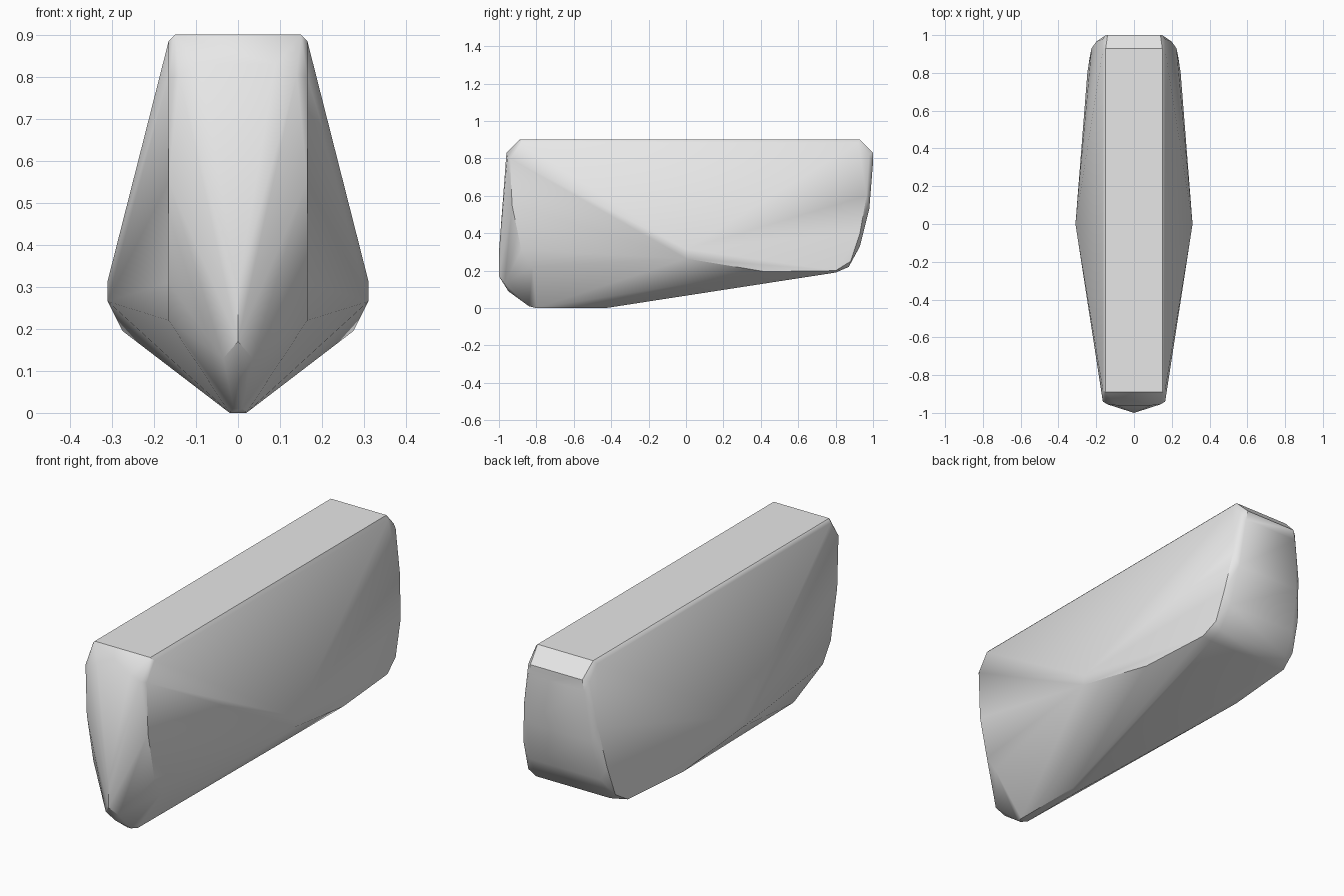
import bpy
import bmesh
import math

# Remove the default cube only
default_cube = bpy.data.objects.get("Cube")
if default_cube:
    bpy.data.objects.remove(default_cube, do_unlink=True)


def make_material(name, value):
    """Create a plain flat grey material."""
    material = bpy.data.materials.new(name)
    material.use_nodes = True
    colour = (value, value, value, 1.0)
    material.diffuse_color = colour
    shader = material.node_tree.nodes["Principled BSDF"]
    shader.inputs["Base Color"].default_value = colour
    return material


def make_hull(name, outlines, material):
    """Wrap a convex skin around half outlines mirrored across the centre plane."""
    bm = bmesh.new()
    for outline in outlines:
        for x, y, z in outline:
            bm.verts.new((x, y, z))
            if x > 0:
                bm.verts.new((-x, y, z))
    result = bmesh.ops.convex_hull(bm, input=bm.verts[:])

    # Discard points left inside the skin
    leftover = set(result["geom_interior"]) | set(result["geom_unused"])
    loose = [item for item in leftover
             if isinstance(item, bmesh.types.BMVert) and not item.link_faces]
    bmesh.ops.delete(bm, geom=loose, context="VERTS")
    bmesh.ops.recalc_face_normals(bm, faces=bm.faces[:])

    mesh = bpy.data.meshes.new(name)
    bm.to_mesh(mesh)
    bm.free()
    mesh.materials.append(material)
    body = bpy.data.objects.new(name, mesh)
    bpy.context.collection.objects.link(body)
    return body


# Flat deck with a narrow chamfer along its rim
deck = [(.15, -.89, .9), (.15, .93, .9), (.165, -.88, .885), (.165, .92, .885)]

# Front: chamfered brow, side edge and pointed stem
brow = [(.09, -.96, .83), (.14, -.955, .805), (.165, -.94, .8)]
front_edge = [(.165, -.93, .55), (.165, -.88, .31), (.165, -.82, .22)]
stem = [(0, -.99, .4), (0, -1, .3), (0, -1, .17), (.035, -.97, .13), (0, -.95, .09)]

# Keel and widest points of the flanks
keel = [(.01, -.84, .01), (.02, -.8, 0), (.02, -.43, 0)]
flank = [(.31, 0, .265), (.31, 0, .315), (.275, .42, .195), (.247, .8, .2)]

# Back: rounded side edge and curved rear panel
back_edge = [(.235, .88, .25), (.225, .93, .4), (.2, .965, .6), (.165, .98, .82)]
rear_panel = [(.2, .8, .19), (.2, .87, .22), (.19, .93, .33),
              (.175, .98, .53), (.15, 1, .78), (.14, 1, .83)]

grey = make_material("plain grey", 0.8)
hull = make_hull("hull_body",
                 [deck, brow, front_edge, stem, keel, flank, back_edge, rear_panel],
                 grey)

# Smooth the soft bends and keep the firm edges
bpy.ops.object.select_all(action="DESELECT")
hull.select_set(True)
bpy.context.view_layer.objects.active = hull
bpy.ops.object.shade_smooth_by_angle(angle=math.radians(35))
